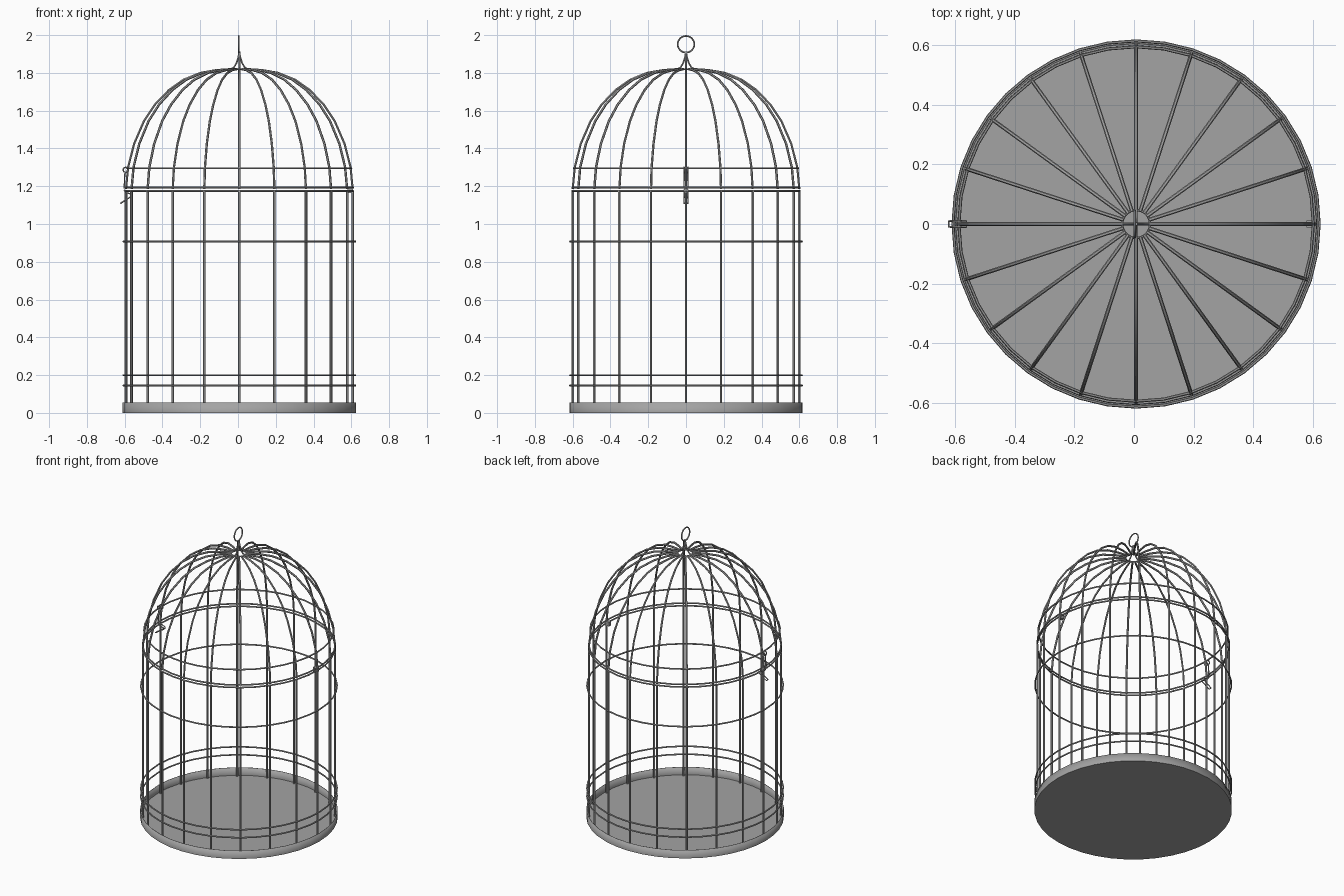
import bpy
import bmesh
from math import cos, sin, pi, tau
from mathutils import Vector

cube = bpy.data.objects.get("Cube")
if cube:
    bpy.data.objects.remove(cube)

CX = 0.007            # cage axis, the latch sticks out on the other side
BARS = 20
BAR_R = 0.6           # radius of the bar circle
WIRE = 0.007          # wire thickness (radius)
CROWN = 1.82          # top of the dome

metal = bpy.data.materials.new("grey_metal")
metal.use_nodes = True
grey = (0.37, 0.37, 0.37, 1)
metal.diffuse_color = grey
metal.node_tree.nodes["Principled BSDF"].inputs["Base Color"].default_value = grey


def finish(obj, name):
    """Name, colour and shade one part."""
    obj.name = obj.data.name = name
    obj.data.materials.clear()
    obj.data.materials.append(metal)
    bpy.ops.object.select_all(action="DESELECT")
    obj.select_set(True)
    bpy.context.view_layer.objects.active = obj
    bpy.ops.object.shade_smooth_by_angle(angle=pi / 4)
    return obj


def wires(name, paths, radius=WIRE, closed=False):
    """Round wires along a list of point paths, as one mesh."""
    curve = bpy.data.curves.new(name, "CURVE")
    curve.dimensions = "3D"
    curve.bevel_depth = radius
    curve.bevel_resolution = 1
    curve.use_fill_caps = True
    for path in paths:
        spline = curve.splines.new("POLY")
        spline.points.add(len(path) - 1)
        spline.use_cyclic_u = closed
        for point, co in zip(spline.points, path):
            point.co = (*co, 1)
    obj = bpy.data.objects.new(name, curve)
    bpy.context.collection.objects.link(obj)
    bpy.ops.object.select_all(action="DESELECT")
    obj.select_set(True)
    bpy.context.view_layer.objects.active = obj
    bpy.ops.object.convert(target="MESH")
    return finish(bpy.context.object, name)


def hoop(name, z, radius, thick=0.005, rotation=(0, 0, 0), sides=40, x=CX):
    bpy.ops.mesh.primitive_torus_add(
        location=(x, 0, z), rotation=rotation, major_radius=radius,
        minor_radius=thick, major_segments=sides, minor_segments=6)
    return finish(bpy.context.object, name)


def wire_loop(name, profile, half_width=0.01, radius=0.004):
    """Flat wire loop: an x-z profile out on one side and back on the other."""
    out = [(x, half_width, z) for x, z in profile]
    back = [(x, -half_width, z) for x, z in reversed(profile)]
    return wires(name, [out + back], radius, closed=True)


def around(profile, count):
    """Repeat a radius-height profile evenly around the axis."""
    return [[Vector((CX + r * cos(a), r * sin(a), z)) for r, z in profile]
            for a in (tau * i / count for i in range(count))]


# Open tray with a thin rim
bpy.ops.mesh.primitive_cylinder_add(vertices=40, radius=0.618, depth=0.056,
                                    location=(CX, 0, 0.028))
tray = bpy.context.object
bm = bmesh.new()
bm.from_mesh(tray.data)
bmesh.ops.delete(bm, geom=[f for f in bm.faces if f.normal.z > 0.9],
                 context="FACES_ONLY")
bm.to_mesh(tray.data)
bm.free()
rim = tray.modifiers.new("rim", "SOLIDIFY")
rim.thickness = 0.003
rim.offset = -1
finish(tray, "tray")

# Upright bars
wires("upright_bars", around([(BAR_R, 0.004), (BAR_R, 1.175)], BARS))

# Dome bars: full shoulders, nearly flat at the crown
dome = [(BAR_R, 1.185), (0.589, 1.3), (0.557, 1.425), (0.505, 1.545),
        (0.447, 1.632), (0.372, 1.71), (0.295, 1.764), (0.206, 1.8),
        (0.12, 1.815), (0.045, CROWN)]
wires("dome_bars", around(dome, BARS), 0.0065)

# Hoops outside the bars, the two seam rings and the dome hoop
for label, z, radius in (("lower_hoop", 0.145, 0.614), ("upper_hoop", 0.2, 0.614),
                         ("middle_hoop", 0.907, 0.614),
                         ("body_seam_ring", 1.175, 0.602),
                         ("dome_seam_ring", 1.193, 0.602),
                         ("dome_hoop", 1.295, 0.594)):
    hoop(label, z, radius)

# Crown ring, swept finial wires and hanging ring
hoop("crown_ring", CROWN, 0.047, 0.004, sides=20)
wires("finial_wires", around([(0.045, CROWN), (0.028, 1.83), (0.015, 1.852),
                              (0.006, 1.88), (0, 1.912)], 4), 0.005)
hoop("hanging_ring", 1.9515, 0.044, 0.0045, (0, pi / 2, 0), 24, x=0.003)

# Latch on the right side: loop curled round the dome hoop, and thumb loop
curl = [(-0.594 + 0.014 * cos(a), 1.287 + 0.014 * sin(a))
        for a in (-pi / 2 + tau * i / 10 for i in range(10))]
wire_loop("latch_strap", curl[::-1] + [(-0.6, 1.265), (-0.602, 1.19)])
wire_loop("latch_tab", [(-0.602, 1.18), (-0.595, 1.168), (-0.563, 1.157),
                        (-0.563, 1.147), (-0.621, 1.11)])

# Hinge on the left side
bpy.ops.mesh.primitive_cube_add(size=1, location=(0.594, 0, 1.178))
hinge = bpy.context.object
hinge.scale = (0.03, 0.022, 0.03)
finish(hinge, "hinge")
